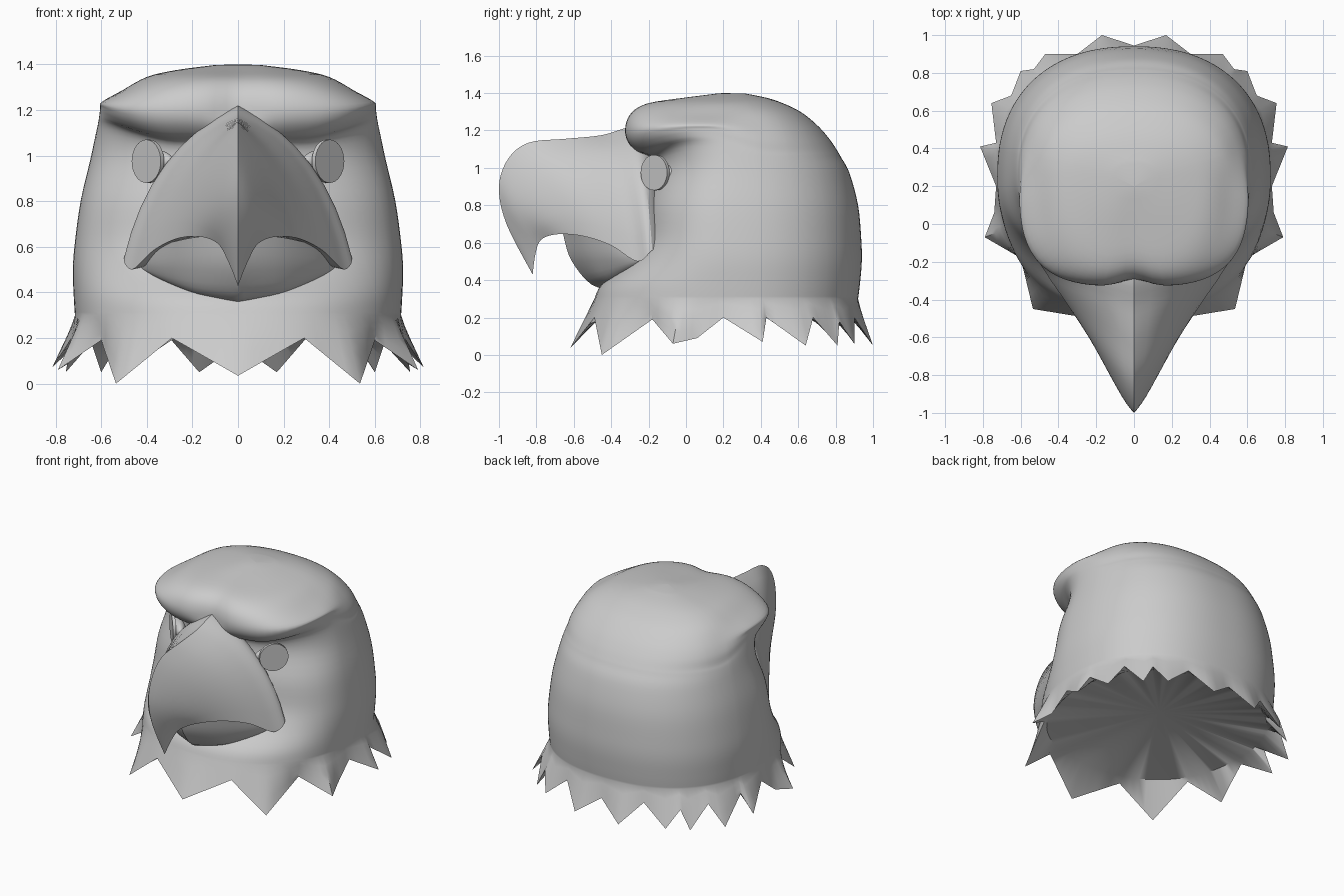
import bpy, bmesh, math
from mathutils import Matrix, Vector

if "Cube" in bpy.data.objects:
    bpy.data.objects.remove(bpy.data.objects["Cube"])


def resample(rows, n):
    """Catmull-Rom smoothing through a list of equal-length tuples."""
    out = []
    for i in range(len(rows) - 1):
        p0, p1, p2, p3 = (rows[max(i - 1, 0)], rows[i], rows[i + 1],
                          rows[min(i + 2, len(rows) - 1)])
        for k in range(n):
            t = k / n
            out.append(tuple(
                0.5 * (2*b + (c - a)*t + (2*a - 5*b + 4*c - d)*t*t + (3*b - a - 3*c + d)*t**3)
                for a, b, c, d in zip(p0, p1, p2, p3)))
    return out + [tuple(rows[-1])]


def smoothstep(lo, hi, v):
    t = min(1, max(0, (v - lo) / (hi - lo)))
    return t * t * (3 - 2 * t)


def finish(name, bm, angle=35):
    bmesh.ops.remove_doubles(bm, verts=bm.verts, dist=0.0005)
    bmesh.ops.recalc_face_normals(bm, faces=bm.faces)
    me = bpy.data.meshes.new(name)
    bm.to_mesh(me)
    bm.free()
    ob = bpy.data.objects.new(name, me)
    bpy.context.collection.objects.link(ob)
    bpy.ops.object.select_all(action='DESELECT')
    ob.select_set(True)
    bpy.context.view_layer.objects.active = ob
    bpy.ops.object.shade_smooth_by_angle(angle=math.radians(angle))
    return ob


def loft(name, rows, angle=35):
    """Skin half rows (starting on x = 0) together with their mirror image."""
    bm = bmesh.new()
    grid = []
    for row in rows:
        full = [(-x, y, z) for x, y, z in reversed(row[1:])] + list(row)
        grid.append([bm.verts.new(p) for p in full])
    for a, b in zip(grid, grid[1:]):
        for i in range(len(a) - 1):
            bm.faces.new((a[i], a[i + 1], b[i + 1], b[i]))
    return finish(name, bm, angle)


# Feathered head: jagged rim from front centre round to back centre
YC = 0.25
rim_points = [(0, -.62, .035), (.29, -.49, .2), (.535, -.45, 0), (.6, -.18, .19),
              (.79, -.07, .06), (.74, .06, .09), (.73, .2, .2), (.815, .41, .07),
              (.73, .43, .2), (.755, .64, .05), (.65, .68, .2), (.6, .81, .05),
              (.53, .82, .18), (.47, .9, .06), (.3, .9, .2), (.17, 1.0, .05), (0, .945, .17)]
rim = []
for a, b in zip(rim_points, rim_points[1:]):
    rim += [tuple(Vector(a).lerp(Vector(b), k / 4)) for k in range(4)]
rim.append(rim_points[-1])
angles = [math.atan2(x, YC - y) for x, y, z in rim]

# Rings: z, brow half width, dome half width, front y, back y, front squareness, brow lift
rings = [(1.397, .1, .1, .12, .32, 2, 0),
         (1.375, .27, .27, -.04, .43, 2.3, 0),
         (1.345, .40, .39, -.22, .52, 2.7, 0),
         (1.295, .51, .49, -.3, .62, 3, -.01),
         (1.22, .6, .56, -.33, .71, 3.2, .015),
         (1.15, .605, .6, -.32, .77, 3.2, .06),
         (1.09, .61, .615, -.27, .81, 2.8, .08),
         (1.055, .62, .628, -.2, .83, 2.3, .06),
         (.97, .645, .65, -.19, .875, 2.1, .02),
         (.8, .69, .69, -.22, .92, 2.4, 0),
         (.62, .715, .715, -.24, .937, 2.5, 0),
         (.5, .724, .724, -.32, .94, 2.4, 0),
         (.38, .72, .72, -.45, .93, 2.3, 0),
         (.3, .715, .715, -.49, .92, 2.3, 0)]


def ring_points(ring):
    z, wb, wd, yf, yb, nf, lift = ring
    pts = []
    for a in angles:
        s, c = abs(math.sin(a)), math.cos(a)
        d, n = (YC - yf, nf) if c > 0 else (yb - YC, 2.3)
        w = wd + (wb - wd) * smoothstep(-.3, .25, c)
        r = ((s / w)**n + (abs(c) / d)**n) ** (-1 / n)
        deg = math.degrees(a)
        up = lift * smoothstep(30, 72, deg) * (1 - smoothstep(76, 112, deg))
        notch = .04 * smoothstep(1.1, 1.2, z) * math.exp(-(r * s / .1)**2) if c > 0 else 0
        pts.append((r * s, YC - r * c + notch, z + up))
    pts[0], pts[-1] = (0, *pts[0][1:]), (0, *pts[-1][1:])
    return pts


head = [[(0, .2, 1.4)] * len(rim)] + [ring_points(r) for r in resample(rings, 4)]
base = head[-1]
for t in (.25, .5, .75, 1):
    head.append([tuple(Vector(p).lerp(Vector(q), t)) for p, q in zip(base, rim)])
# Underside: inner walls of the feathers, then a shallow cone
head.append([(x * .95, YC + (y - YC) * .95, .21) for x, y, z in base])
head.append([(0, YC, .29)] * len(rim))
loft("feathered_head", head, 40)

# Upper beak: each station holds ridge, cheek and lower edge points
stations = [((0, -.15, 1.15), (.2, -.13, .92), (.36, -.1, .6)),
            ((0, -.27, 1.22), (.315, -.22, .96), (.495, -.18, .56)),
            ((0, -.45, 1.175), (.29, -.34, .94), (.465, -.26, .5)),
            ((0, -.65, 1.155), (.23, -.51, .92), (.37, -.4, .585)),
            ((0, -.84, 1.135), (.165, -.69, .9), (.27, -.55, .635)),
            ((0, -.95, 1.05), (.11, -.83, .83), (.17, -.69, .645)),
            ((0, -1.0, .9), (.065, -.90, .75), (.09, -.775, .615)),
            ((0, -.96, .7), (.03, -.885, .62), (.045, -.805, .54)),
            ((0, -.82, .43), (0, -.82, .43), (0, -.82, .43))]
beak = []
for flat in resample([sum(s, ()) for s in stations], 5):
    top, mid, low = (Vector(flat[i:i + 3]) for i in (0, 3, 6))
    row = []
    for k in range(9):
        t = k / 8
        row.append(tuple(top * (1 - t) * (1 - 2*t) + mid * 4 * t * (1 - t) + low * t * (2*t - 1)))
    row.append((0, low.y, low.z + .25 * low.x))
    beak.append(row)
loft("upper_beak", beak, 30)

# Lower beak: rows from the hidden rim down under the chin
jaw_rows = [[(0, -.66, .66), (.2, -.55, .64), (.36, -.38, .6), (.45, -.2, .56)],
            [(0, -.61, .5), (.2, -.5, .5), (.36, -.35, .51), (.45, -.2, .53)],
            [(0, -.47, .36), (.18, -.41, .39), (.33, -.31, .45), (.44, -.2, .51)],
            [(0, -.25, .4), (.15, -.2, .42), (.3, -.15, .46), (.4, -.1, .51)]]
jaw = resample([sum(r, ()) for r in jaw_rows], 5)
jaw = [resample([f[i:i + 3] for i in range(0, 12, 3)], 5) for f in jaw]
jaw.insert(0, [(x * .3, -.3, .68) for x, y, z in jaw[0]])
loft("lower_beak", jaw)

# Eyes: a thin disc over a flattened eyeball on each side
for side, label in ((1, "left"), (-1, "right")):
    place = Matrix.Translation((side * .395, -.165, .975)) @ Matrix.Rotation(side * math.radians(48), 4, 'Z')
    bm = bmesh.new()
    bmesh.ops.create_cone(bm, cap_ends=True, segments=32, radius1=.095, radius2=.095, depth=.02,
                          matrix=place @ Matrix.Rotation(math.pi / 2, 4, 'X'))
    finish(label + "_pupil", bm)
    bm = bmesh.new()
    bmesh.ops.create_uvsphere(bm, u_segments=24, v_segments=12, radius=1,
                              matrix=place @ Matrix.Translation((0, .04, 0)) @ Matrix.Diagonal((.115, .04, .05, 1)))
    finish(label + "_eyeball", bm)
